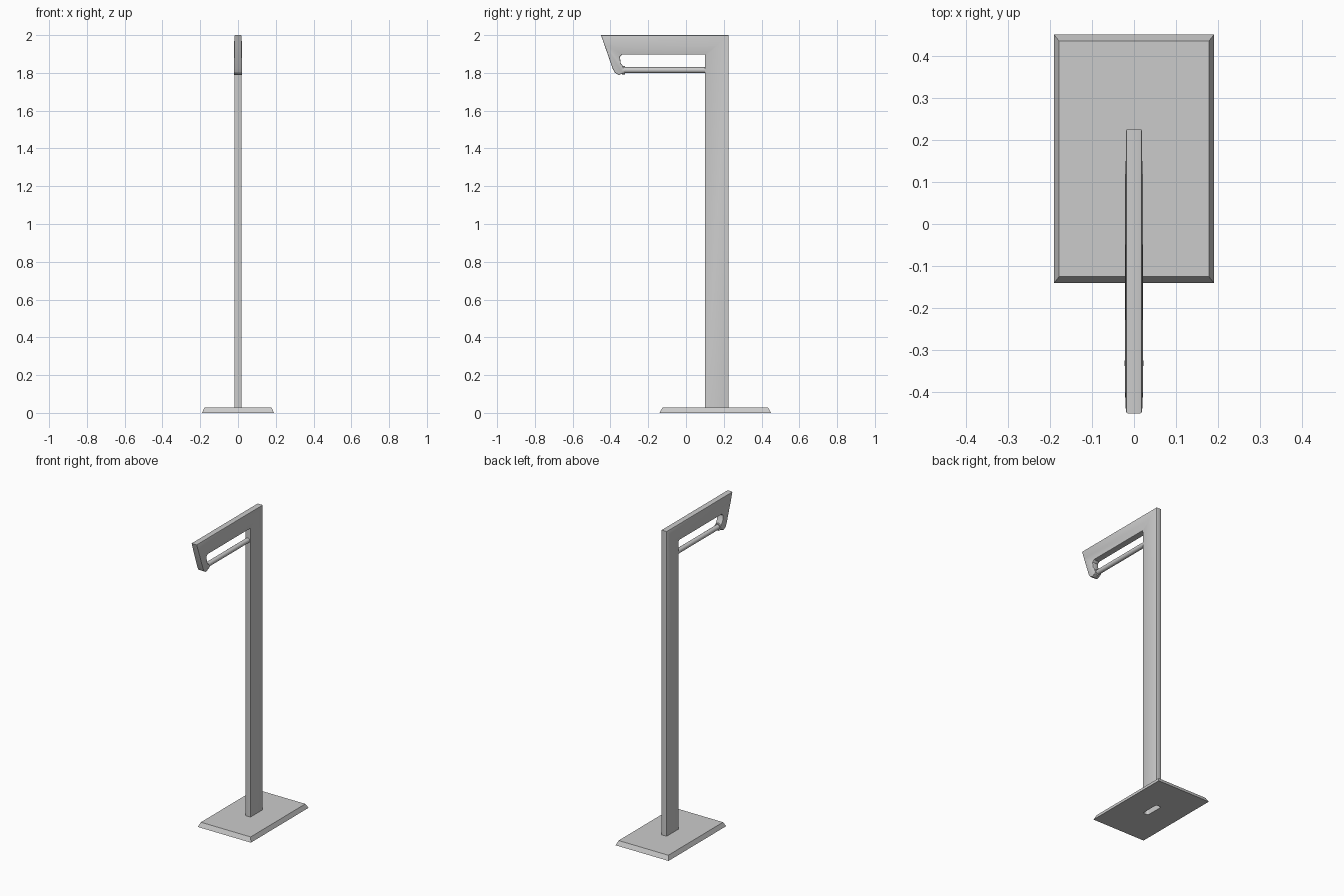
import bpy, bmesh, math
from mathutils import Matrix

if "Cube" in bpy.data.objects:
    bpy.data.objects.remove(bpy.data.objects["Cube"])


def finish(bm, name, smooth=True):
    bmesh.ops.recalc_face_normals(bm, faces=bm.faces)
    me = bpy.data.meshes.new(name)
    bm.to_mesh(me)
    bm.free()
    ob = bpy.data.objects.new(name, me)
    bpy.context.collection.objects.link(ob)
    bpy.ops.object.select_all(action='DESELECT')
    bpy.context.view_layer.objects.active = ob
    ob.select_set(True)
    if smooth:
        bpy.ops.object.shade_smooth_by_angle(angle=math.radians(30))
    return ob


def box(bm, x, y0, y1, z0, z1):
    m = Matrix.Translation((0, (y0 + y1) / 2, (z0 + z1) / 2)) @ Matrix.Diagonal((2 * x, y1 - y0, z1 - z0, 1))
    bmesh.ops.create_cube(bm, size=1, matrix=m)


# Slot cutter for the underside of the base
bm = bmesh.new()
box(bm, 0.0185, 0.102, 0.223, -0.05, 0.1)
upright = [e for e in bm.edges if abs(e.verts[0].co.z - e.verts[1].co.z) > 0.1]
bmesh.ops.bevel(bm, geom=upright, offset=0.012, segments=3, profile=0.5, affect='EDGES')
cutter = finish(bm, "slot_cutter", False)
cutter.hide_render = True

# Base plate with sloped rim
bm = bmesh.new()
box(bm, 0.19, -0.14, 0.45, 0, 0.028)
for v in bm.verts:
    if v.co.z > 0.01:
        v.co.x -= math.copysign(0.012, v.co.x)
        v.co.y -= math.copysign(0.015, v.co.y - 0.155)
base = finish(bm, "base_plate", False)
mod = base.modifiers.new("slot", 'BOOLEAN')
mod.operation = 'DIFFERENCE'
mod.object = cutter
mod.solver = 'EXACT'
bpy.ops.object.modifier_apply(modifier=mod.name)
bpy.data.objects.remove(cutter)

# Post and arm: side outline as (y, z, half width), open at the bottom
outline = [
    (0.225, 0.008, 0.019), (0.225, 2.0, 0.019), (-0.45, 2.0, 0.019),
    (-0.431, 1.945, 0.0205), (-0.388, 1.822, 0.0215), (-0.377, 1.801, 0.0215),
    (-0.356, 1.789, 0.0215), (-0.335, 1.797, 0.0215), (-0.328, 1.815, 0.0215),
    (-0.334, 1.836, 0.0215), (-0.345, 1.850, 0.0215), (-0.350, 1.885, 0.0215),
    (-0.338, 1.897, 0.0215), (0.10, 1.897, 0.0215), (0.10, 1.885, 0.019),
    (0.10, 0.008, 0.019)]
crease = (0.165, 1.945, 0.019)
bm = bmesh.new()
n = len(outline)
rims = []
for s in (-1, 1):
    ring = [bm.verts.new((s * w, y, z)) for y, z, w in outline]
    mid = bm.verts.new((s * crease[2], crease[0], crease[1]))
    bm.faces.new([ring[0], ring[1], mid, ring[14], ring[15]])
    bm.faces.new([mid, ring[14], ring[13]])
    bm.faces.new([ring[1], ring[2], ring[3], mid])
    bm.faces.new([mid] + ring[3:14])
    rims.append(ring)
for i in range(n - 1):
    bm.faces.new([rims[0][i], rims[0][i + 1], rims[1][i + 1], rims[1][i]])
bmesh.ops.recalc_face_normals(bm, faces=bm.faces)
edges = [bm.edges.get((r[i], r[i + 1])) for r in rims for i in range(n - 1)]
bmesh.ops.bevel(bm, geom=edges, offset=0.004, segments=2, profile=0.5,
                affect='EDGES', clamp_overlap=True)
finish(bm, "post_and_arm")


def rod(name, radius, y0, y1, z, sides=16):
    bm = bmesh.new()
    m = Matrix.Translation((0, (y0 + y1) / 2, z)) @ Matrix.Rotation(math.pi / 2, 4, 'X')
    bmesh.ops.create_cone(bm, cap_ends=True, segments=sides, radius1=radius,
                          radius2=radius, depth=y1 - y0, matrix=m)
    return finish(bm, name)


# Hanging rod below the arm and its small collar at the hook
rod("hanging_rod", 0.0155, -0.345, 0.11, 1.8145)
rod("rod_collar", 0.0225, -0.338, -0.324, 1.813)
